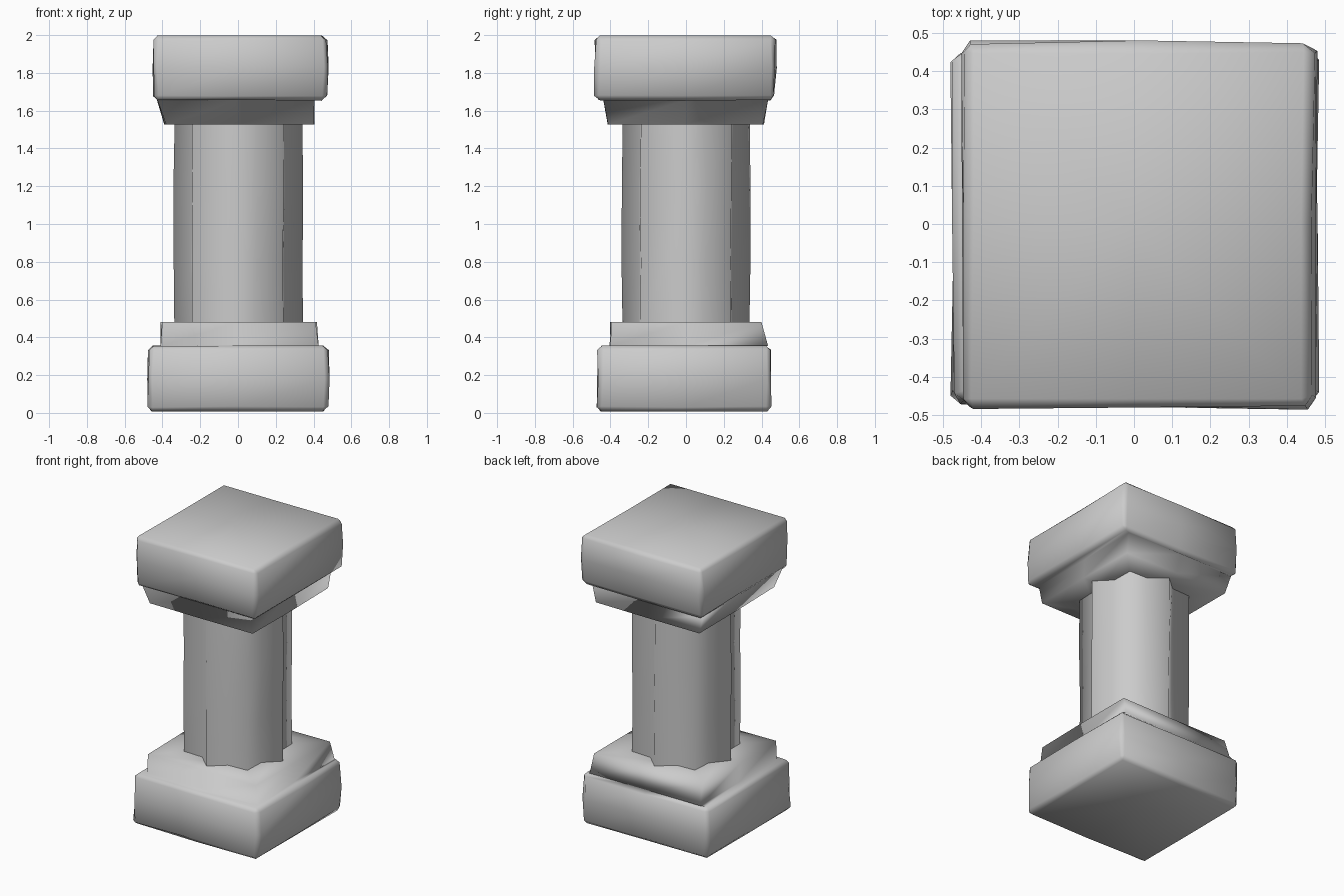
import bpy, bmesh, math, random

if "Cube" in bpy.data.objects:
    bpy.data.objects.remove(bpy.data.objects["Cube"])

random.seed(4)


def square(x0, x1, y0, y1, z):
    """Eight points of a rectangle: corners and side middles."""
    xm, ym = (x0 + x1) / 2, (y0 + y1) / 2
    return [(x, y, z) for x, y in ((x1, ym), (x1, y1), (xm, y1), (x0, y1),
                                   (x0, ym), (x0, y0), (xm, y0), (x1, y0))]


def ring(z, *radii, count=8):
    """Round outline whose radius cycles through the given values."""
    return [(radii[i % len(radii)] * math.cos(math.tau * i / count),
             radii[i % len(radii)] * math.sin(math.tau * i / count), z)
            for i in range(count)]


def loft(name, outlines, cap=None, block=None, wobble=0.006):
    """Skin stacked outlines; cap closes one; block = z range to bevel."""
    bm = bmesh.new()
    rings = [[bm.verts.new(p) for p in o] for o in outlines]
    n = len(rings[0])
    for a, b in zip(rings, rings[1:]):
        for i in range(n):
            j = (i + 1) % n
            bm.faces.new((a[i], a[j], b[j], b[i]))
    if cap is not None:
        # cap made of four quads round a middle point
        r = rings[cap]
        middle = bm.verts.new((0, 0, outlines[cap][0][2]))
        for i in range(0, n, 2):
            bm.faces.new((middle, r[i], r[i + 1], r[(i + 2) % n]))
    bmesh.ops.recalc_face_normals(bm, faces=bm.faces)
    if block:
        # soften the worn outer edges of the wide block
        edges = [e for e in bm.edges if e.calc_face_angle(0) > 0.7 and all(
            block[0] - .01 < v.co.z < block[1] + .01
            and max(abs(v.co.x), abs(v.co.y)) > 0.44 for v in e.verts)]
        bmesh.ops.bevel(bm, geom=edges, offset=0.024, segments=1,
                        profile=0.5, affect='EDGES')
    heights = [v.co.z for v in bm.verts]
    low, high = min(heights), max(heights)
    for v in bm.verts:
        v.co.x += random.uniform(-wobble, wobble)
        v.co.y += random.uniform(-wobble, wobble)
        if low + .005 < v.co.z < high - .005:
            v.co.z += random.uniform(-wobble, wobble) * 0.5
    mesh = bpy.data.meshes.new(name)
    bm.to_mesh(mesh)
    bm.free()
    obj = bpy.data.objects.new(name, mesh)
    bpy.context.collection.objects.link(obj)
    bpy.ops.object.select_all(action='DESELECT')
    obj.select_set(True)
    bpy.context.view_layer.objects.active = obj
    bpy.ops.object.shade_smooth()


# Base: wide plinth, narrower step, ledge running in under the shaft
loft("base", [square(-.475, .475, -.47, .45, 0.008),
              square(-.475, .48, -.465, .45, 0.18),
              square(-.472, .475, -.465, .445, 0.355),
              square(-.412, .422, -.40, .43, 0.355),
              square(-.405, .413, -.397, .395, 0.482),
              ring(0.482, 0.26)],
     cap=0, block=(0, 0.36))

# Shaft: open fluted post with eight ridges and eight grooves
loft("shaft", [ring(z, 0.34, 0.265, count=16) for z in (0.475, 0.8, 1.2, 1.535)],
     wobble=0.005)

# Capital: ledge, flared collar and wide cap
loft("capital", [ring(1.527, 0.26),
                 square(-.385, .40, -.415, .408, 1.527),
                 square(-.43, .403, -.435, .43, 1.655),
                 square(-.448, .468, -.48, .467, 1.655),
                 square(-.452, .475, -.482, .475, 1.83),
                 square(-.447, .467, -.478, .475, 1.998)],
     cap=-1, block=(1.65, 2.0))
